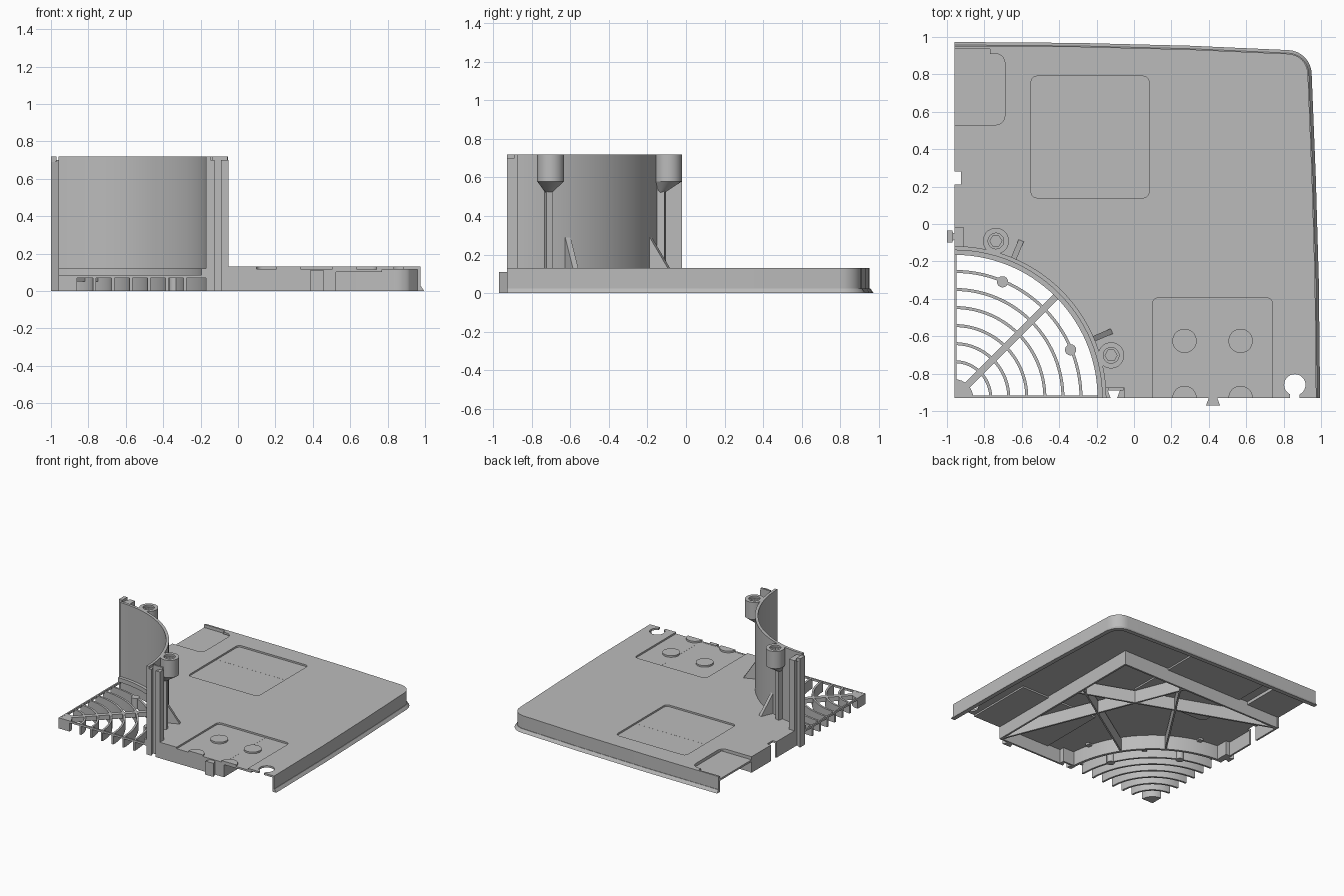
import bpy, bmesh, math
from math import cos, sin, radians, pi

if "Cube" in bpy.data.objects:
    bpy.data.objects.remove(bpy.data.objects["Cube"], do_unlink=True)

GREY = bpy.data.materials.new("plain grey plastic")
GREY.use_nodes = True
GREY.diffuse_color = (0.5, 0.5, 0.5, 1)
GREY.node_tree.nodes["Principled BSDF"].inputs["Base Color"].default_value = (0.5, 0.5, 0.5, 1)

CX, CY = -0.96, -0.93      # fan centre
TOP, DUCT = 0.13, 0.72     # plate top, duct top


def polar(r, deg, c=(CX, CY)):
    return (c[0] + r * cos(radians(deg)), c[1] + r * sin(radians(deg)))


def arc(r, a0=0, a1=90, n=28, c=(CX, CY)):
    return [polar(r, a0 + (a1 - a0) * i / n, c) for i in range(n + 1)]


def circle(c, r, n=28):
    return arc(r, 0, 360, n, c)[:-1]


def loft(name, low, high, z0, z1):
    """Solid between two outlines with the same number of points."""
    bm = bmesh.new()
    a = [bm.verts.new((x, y, z0)) for x, y in low]
    b = [bm.verts.new((x, y, z1)) for x, y in high]
    n = len(a)
    bm.faces.new(a[::-1])
    bm.faces.new(b)
    for i in range(n):
        j = (i + 1) % n
        bm.faces.new((a[i], a[j], b[j], b[i]))
    bmesh.ops.recalc_face_normals(bm, faces=bm.faces)
    me = bpy.data.meshes.new(name)
    bm.to_mesh(me)
    bm.free()
    me.materials.append(GREY)
    ob = bpy.data.objects.new(name, me)
    bpy.context.collection.objects.link(ob)
    return ob


def prism(name, pts, z0, z1):
    return loft(name, pts, pts, z0, z1)


def box(name, x0, x1, y0, y1, z0, z1):
    return prism(name, [(x0, y0), (x1, y0), (x1, y1), (x0, y1)], z0, z1)


def band(name, r0, r1, z0, z1):
    return prism(name, arc(r1) + arc(r0)[::-1], z0, z1)


def bar(name, p, q, w, z0, z1):
    dx, dy = q[0] - p[0], q[1] - p[1]
    k = w / 2 / math.hypot(dx, dy)
    ox, oy = -dy * k, dx * k
    return prism(name, [(p[0] + ox, p[1] + oy), (p[0] - ox, p[1] - oy),
                        (q[0] - ox, q[1] - oy), (q[0] + ox, q[1] + oy)], z0, z1)


def rounded(x0, x1, y0, y1, r):
    return (arc(r, 0, 90, 5, (x1 - r, y1 - r)) + arc(r, 90, 180, 5, (x0 + r, y1 - r))
            + arc(r, 180, 270, 5, (x0 + r, y0 + r)) + arc(r, 270, 360, 5, (x1 - r, y0 + r)))


def cut(ob, *cutters):
    bpy.context.view_layer.objects.active = ob
    for c in cutters:
        c.hide_render = True
        m = ob.modifiers.new("cut", "BOOLEAN")
        m.operation, m.object, m.solver = "DIFFERENCE", c, "EXACT"
        bpy.ops.object.modifier_apply(modifier=m.name)
        bpy.data.objects.remove(c, do_unlink=True)


def outline(o):
    """Outer edge of the cover, moved outward by o."""
    return ([(0.975 + o, CY), (0.968 + o, -0.3), (0.952 + o, 0.25)]
            + arc(0.11 + o, 0, 90, 8, (0.82, 0.80))
            + [(0.3, 0.933 + o), (-0.3, 0.948 + o), (CX, 0.953 + o)])


# Cover plate with its pockets, keyhole and notches
plate = prism("cover_plate", outline(0) + arc(0.8)[::-1], TOP - 0.015, TOP)
corner_pocket = ([(-1.1, 0.53)] + arc(0.05, 270, 360, 5, (-0.74, 0.58))
                 + arc(0.05, 0, 90, 5, (-0.74, 0.86))
                 + [(-0.77, 0.91), (-0.77, 0.938), (-1.1, 0.938)])
cut(plate,
    prism("cut_square", rounded(-0.55, 0.08, 0.14, 0.79, 0.03), 0, 1),
    prism("cut_front", rounded(0.10, 0.74, -1.2, -0.395, 0.03), 0, 1),
    prism("cut_corner", corner_pocket, 0, 1),
    prism("cut_keyhole", circle((0.86, -0.86), 0.057), 0, 1),
    box("cut_keyhole_slot", 0.835, 0.885, -1, -0.86, 0, 1),
    box("cut_side_notch", -1, -0.925, 0.21, 0.28, 0, 1),
    box("cut_column_slot", -0.14, -0.07, -1, -0.89, 0, 1))

# Sunken pocket floors
prism("square_pocket_floor", rounded(-0.58, 0.11, 0.11, 0.82, 0.04), 0.102, 0.1165)
box("front_pocket_floor", 0.07, 0.77, CY, -0.365, 0.102, 0.1165)
box("corner_pocket_floor", CX, -0.66, 0.50, 0.945, 0.09, 0.105)
box("corner_pocket_side", -0.69, -0.66, 0.50, 0.94, 0.09, 0.12)
box("corner_pocket_end", CX, -0.66, 0.50, 0.53, 0.09, 0.12)

# Round pads in the front pocket
for x in (0.27, 0.57):
    prism("round_pad", circle((x, -0.625), 0.065), 0.105, TOP)
    prism("half_round_pad", arc(0.065, 0, 180, 14, (x, CY)), 0.105, TOP)

# Outer skirt and its flared lip
prism("outer_skirt", outline(0) + outline(-0.015)[::-1], 0, TOP - 0.001)
loft("skirt_lip", outline(0.02) + outline(-0.01)[::-1],
     outline(0.004) + outline(-0.01)[::-1], 0, 0.025)

# Joint walls along the two cut sides
box("front_joint_wall", -0.06, 0.52, CY, CY + 0.015, 0, 0.118)
side = box("side_joint_wall", CX, CX + 0.015, -0.03, 0.53, 0, 0.118)
cut(side, box("cut_wall_notch", -1, -0.92, 0.21, 0.28, -1, 1))
prism("front_dovetail", [(0.40, CY), (0.385, -0.97), (0.46, -0.97), (0.445, CY)], 0, 0.11)

# Strengthening ribs under the plate
box("rib_frame_side", 0.51, 0.525, CY, 0.525, 0, 0.117)
box("rib_frame_back", CX, 0.525, 0.51, 0.525, 0, 0.117)
bar("rib_long_a", (0.515, -0.925), (-0.06, 0.515), 0.015, 0, 0.103)
bar("rib_long_b", (-0.95, 0.515), (0.515, -0.03), 0.015, 0, 0.103)
bar("rib_radial_a", polar(0.8, 33), polar(1.75, 33), 0.012, 0, 0.103)
bar("rib_radial_b", polar(0.8, 57), polar(1.71, 57), 0.012, 0, 0.103)

# Quarter duct and the ledge at its foot
band("duct_wall", 0.79, 0.812, 0, DUCT)
band("duct_ledge", 0.765, 0.795, 0.085, 0.12)

# Grille: concentric rings, hub, spoke and edge strips
for i in range(6):
    r = 0.194 + i * 0.0965
    band("grille_ring", r - 0.008, r + 0.008, 0, 0.085)
prism("grille_hub", [(CX, CY)] + arc(0.1, n=8), 0, 0.085)
bar("grille_spoke", polar(0.08, 45), polar(0.78, 45), 0.035, 0.05, 0.086)
box("grille_front_strip", CX, -0.165, CY, CY + 0.012, 0.07, 0.086)
box("grille_side_strip", CX, CX + 0.012, CY, -0.135, 0.07, 0.086)
for a in (22.5, 67.5):
    prism("grille_stud", circle(polar(0.672, a), 0.03, 16), 0, 0.087)

# Screw bosses on the duct, with tapered undersides and webs
for a in (15.2, 75.2):
    c = polar(0.868, a)
    boss = prism("screw_boss", circle(c, 0.07), 0.58, DUCT)
    cut(boss, prism("cut_screw_hole", circle(c, 0.032, 6), 0.62, 1),
        prism("cut_countersink", circle(c, 0.042), DUCT - 0.015, 1),
        prism("cut_duct_side", circle((CX, CY), 0.795, 96), 0, 1))
    taper = loft("boss_taper", circle(polar(0.83, a), 0.015), circle(c, 0.07), 0.52, 0.58)
    cut(taper, prism("cut_duct_side", circle((CX, CY), 0.795, 96), 0, 1))
    bar("boss_web", polar(0.80, a), polar(0.85, a), 0.035, 0.1, 0.58)

# Sloping gussets between duct and plate
for a in (23, 67):
    low = bar("duct_gusset", polar(0.8, a), polar(0.92, a), 0.03, 0.12, 0.3)
    for v in low.data.vertices:
        if v.co.z > 0.2 and math.hypot(v.co.x - CX, v.co.y - CY) > 0.86:
            px, py = polar(0.115, a, (0, 0))
            v.co.x, v.co.y = v.co.x - px, v.co.y - py

# Tall joint columns at both ends of the duct
prism("front_column", [(-0.16, -0.875), (-0.05, -0.875), (-0.05, CY), (-0.09, CY),
                       (-0.075, -0.89), (-0.14, -0.89), (-0.125, CY), (-0.16, CY)], 0, 0.70)
box("front_column_cap", -0.14, -0.055, -0.89, -0.875, 0.69, DUCT)
prism("side_column", [(CX, -0.13), (-0.91, -0.13), (-0.91, -0.02), (CX, -0.02),
                      (CX, -0.05), (-1.0, -0.035), (-1.0, -0.1), (CX, -0.085)], 0, 0.70)
box("side_column_cap", -1.0, -0.97, -0.1, -0.035, 0.69, DUCT)

# Smooth shading on curved parts
bpy.ops.object.select_all(action="DESELECT")
for ob in bpy.context.collection.objects:
    if ob.type == "MESH" and ob.data.materials and ob.data.materials[0] == GREY:
        ob.select_set(True)
        bpy.context.view_layer.objects.active = ob
bpy.ops.object.shade_smooth_by_angle(angle=radians(30))
